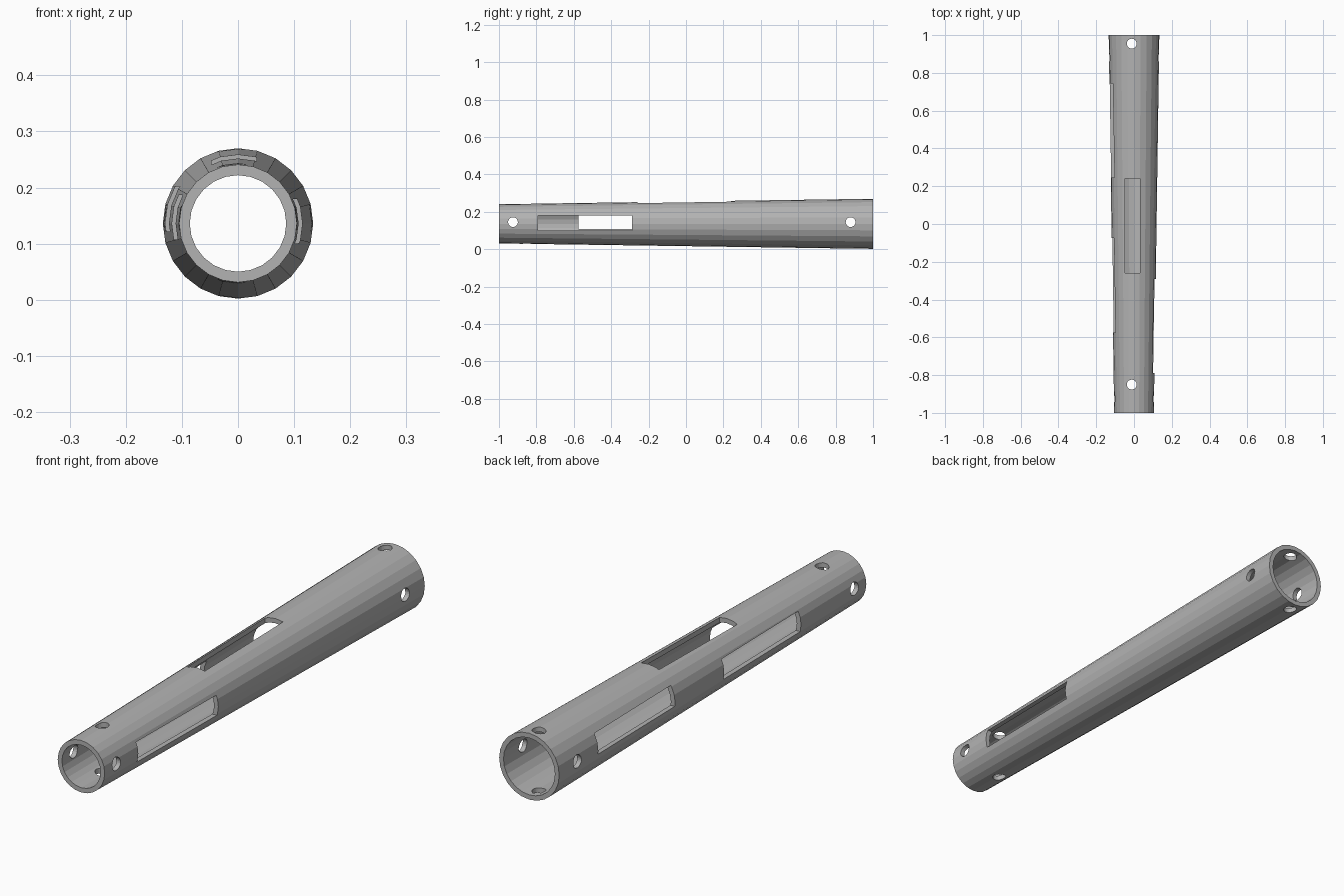
import bpy, bmesh, math
from mathutils import Matrix, Vector

if "Cube" in bpy.data.objects:
    bpy.data.objects.remove(bpy.data.objects["Cube"])

AXIS_Z = 0.136   # height of the tube's axis
SIDES = 24

grey = bpy.data.materials.new("plain grey")
grey.use_nodes = True
colour = (0.45, 0.45, 0.45, 1)
grey.diffuse_color = colour
grey.node_tree.nodes["Principled BSDF"].inputs["Base Color"].default_value = colour


def make_object(name, bm):
    bmesh.ops.recalc_face_normals(bm, faces=bm.faces)
    mesh = bpy.data.meshes.new(name)
    bm.to_mesh(mesh)
    bm.free()
    mesh.materials.append(grey)
    obj = bpy.data.objects.new(name, mesh)
    bpy.context.collection.objects.link(obj)
    return obj


def ring(bm, radius, y):
    angles = [2 * math.pi * i / SIDES for i in range(SIDES)]
    return [bm.verts.new((radius * math.cos(a), y, AXIS_Z + radius * math.sin(a)))
            for a in angles]


def bridge(bm, a, b):
    for i in range(SIDES):
        j = (i + 1) % SIDES
        bm.faces.new((a[i], a[j], b[j], b[i]))


# Tapered hollow tube: outer wall, rear rim, inner wall, front rim
bm = bmesh.new()
loops = [ring(bm, r, y) for r, y in
         ((0.105, -1), (0.134, 1), (0.115, 1), (0.086, -1))]
for k in range(4):
    bridge(bm, loops[k], loops[(k + 1) % 4])
tube = make_object("tapered_tube", bm)

# Cutters for the windows and the pin holes
bm = bmesh.new()


def cut_box(low, high):
    low, high = Vector(low), Vector(high)
    matrix = Matrix.Translation((low + high) / 2) @ Matrix.Diagonal((*(high - low), 1))
    bmesh.ops.create_cube(bm, size=1, matrix=matrix)


def cut_hole(centre, turn):
    bmesh.ops.create_cone(bm, cap_ends=True, segments=24, radius1=0.026, radius2=0.026,
                          depth=0.6, matrix=Matrix.Translation(centre) @ turn)


cut_box((0.04, -0.79, 0.10), (0.2, -0.29, 0.18))        # left window
cut_box((-0.2, -0.575, 0.107), (-0.04, -0.075, 0.187))  # front right window
cut_box((-0.2, 0.245, 0.122), (-0.04, 0.745, 0.202))    # rear right window
cut_box((-0.047, -0.26, 0.18), (0.033, 0.24, 0.35))     # top window

for y in (-0.85, 0.955):                                # vertical pin holes
    cut_hole((-0.012, y, AXIS_Z), Matrix.Identity(4))
for y in (-0.925, 0.88):                                # crosswise pin holes
    cut_hole((0, y, 0.145), Matrix.Rotation(math.pi / 2, 4, 'Y'))
cutter = make_object("window_and_hole_cutter", bm)
cutter.hide_render = True

# Cut the openings, then drop the cutter
cut = tube.modifiers.new("openings", 'BOOLEAN')
cut.operation = 'DIFFERENCE'
cut.solver = 'EXACT'
cut.object = cutter
bpy.context.view_layer.objects.active = tube
tube.select_set(True)
cutter.select_set(False)
bpy.ops.object.modifier_apply(modifier=cut.name)
bpy.data.objects.remove(cutter)
